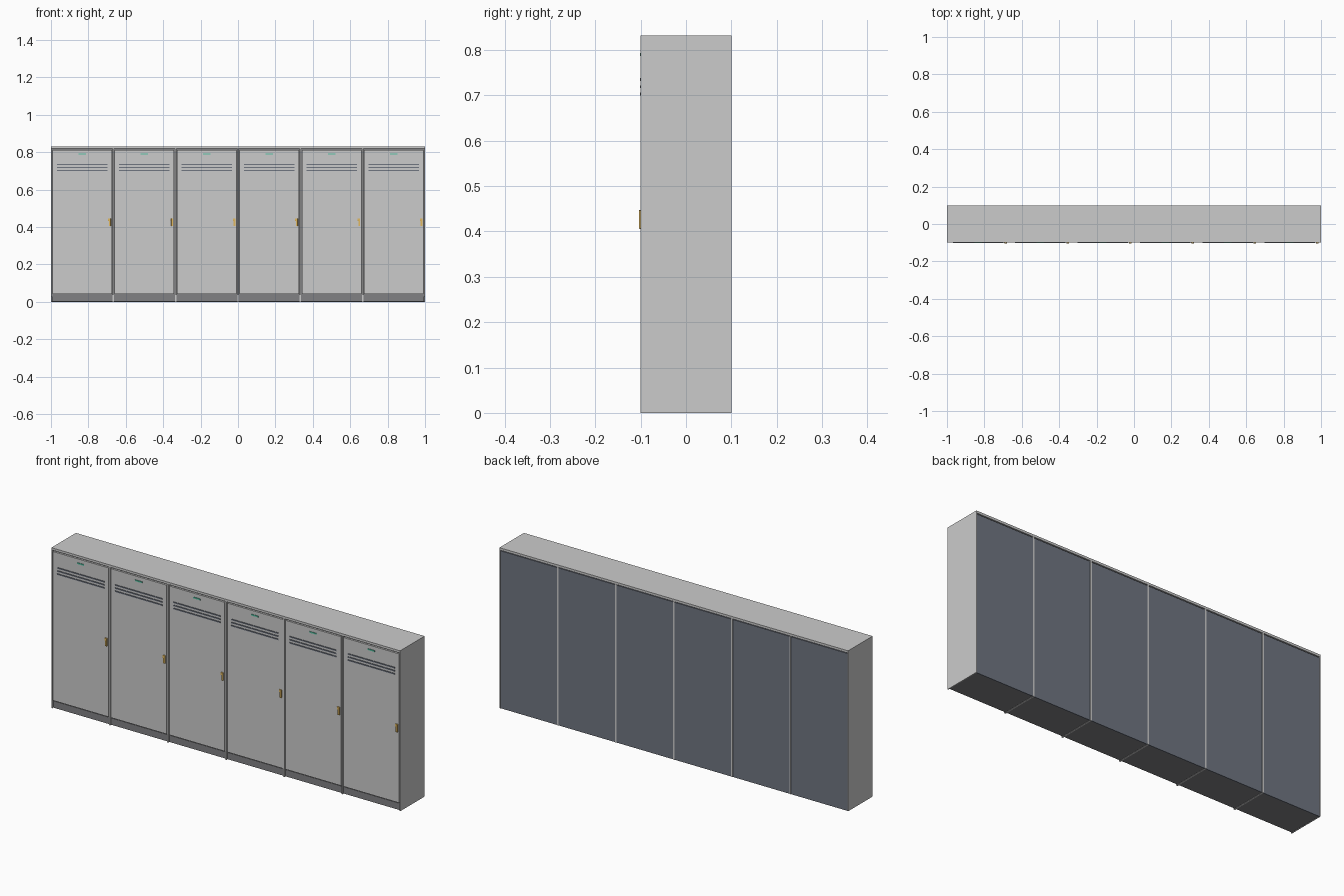
import bpy

if "Cube" in bpy.data.objects:
    bpy.data.objects.remove(bpy.data.objects["Cube"])

N = 6
PITCH = 2.0 / N
TOP = 0.832


def material(name, color):
    m = bpy.data.materials.new(name)
    m.diffuse_color = (*color, 1)
    m.use_nodes = True
    m.node_tree.nodes["Principled BSDF"].inputs["Base Color"].default_value = m.diffuse_color
    return m


slate = material("slate", (0.16, 0.18, 0.22))
dark = material("dark_grey", (0.22, 0.22, 0.23))
gold = material("gold", (0.75, 0.48, 0.12))
green = material("green", (0.1, 0.55, 0.38))


def box(name, x, y, z, mat=None, bevel=0):
    """Box from (min, max) ranges on each axis."""
    bpy.ops.mesh.primitive_cube_add(size=1, location=[(a + b) / 2 for a, b in (x, y, z)])
    ob = bpy.context.object
    ob.name = name
    ob.scale = [b - a for a, b in (x, y, z)]
    bpy.ops.object.transform_apply(location=False, rotation=False, scale=True)
    if mat:
        ob.data.materials.append(mat)
    if bevel:
        b = ob.modifiers.new("bevel", 'BEVEL')
        b.width = bevel
        b.segments = 2
    return ob


# Carcass: top slab, floor and upright panels
box("top_panel", (-1, 1), (-0.1, 0.1), (0.82, TOP))
box("floor_panel", (-0.995, 0.995), (-0.092, 0.096), (0.001, 0.036), dark)
for i in range(N + 1):
    x = -1 + i * PITCH
    half = 0.004
    x0, x1 = max(-1, x - half), min(1, x + half)
    box("upright_panel", (x0, x1), (-0.1, 0.1), (0, 0.82))

# Each locker bay
for i in range(N):
    c = -1 + (i + 0.5) * PITCH
    inner = PITCH / 2 - 0.003
    box("back_panel", (c - inner, c + inner), (0.093, 0.098), (0, 0.816), slate)
    box("door_frame", (c - inner, c + inner), (-0.088, -0.084), (0.03, 0.82), dark)
    box("door", (c - 0.159, c + 0.159), (-0.098, -0.088), (0.041, 0.813))

    # Vent slats
    for z in (0.703, 0.719, 0.735):
        box("vent_slat", (c - 0.135, c + 0.135), (-0.101, -0.097), (z - 0.003, z + 0.003), slate)

    # Number plate
    box("number_plate", (c - 0.02, c + 0.02), (-0.101, -0.097), (0.787, 0.794), green)

    # Latch handle with a wider thumb piece
    h = c + 0.147
    box("handle", (h - 0.004, h + 0.006), (-0.104, -0.097), (0.406, 0.447), gold, 0.001)
    box("handle_thumb_piece", (h - 0.008, h + 0.004), (-0.103, -0.097), (0.433, 0.447), gold, 0.001)
